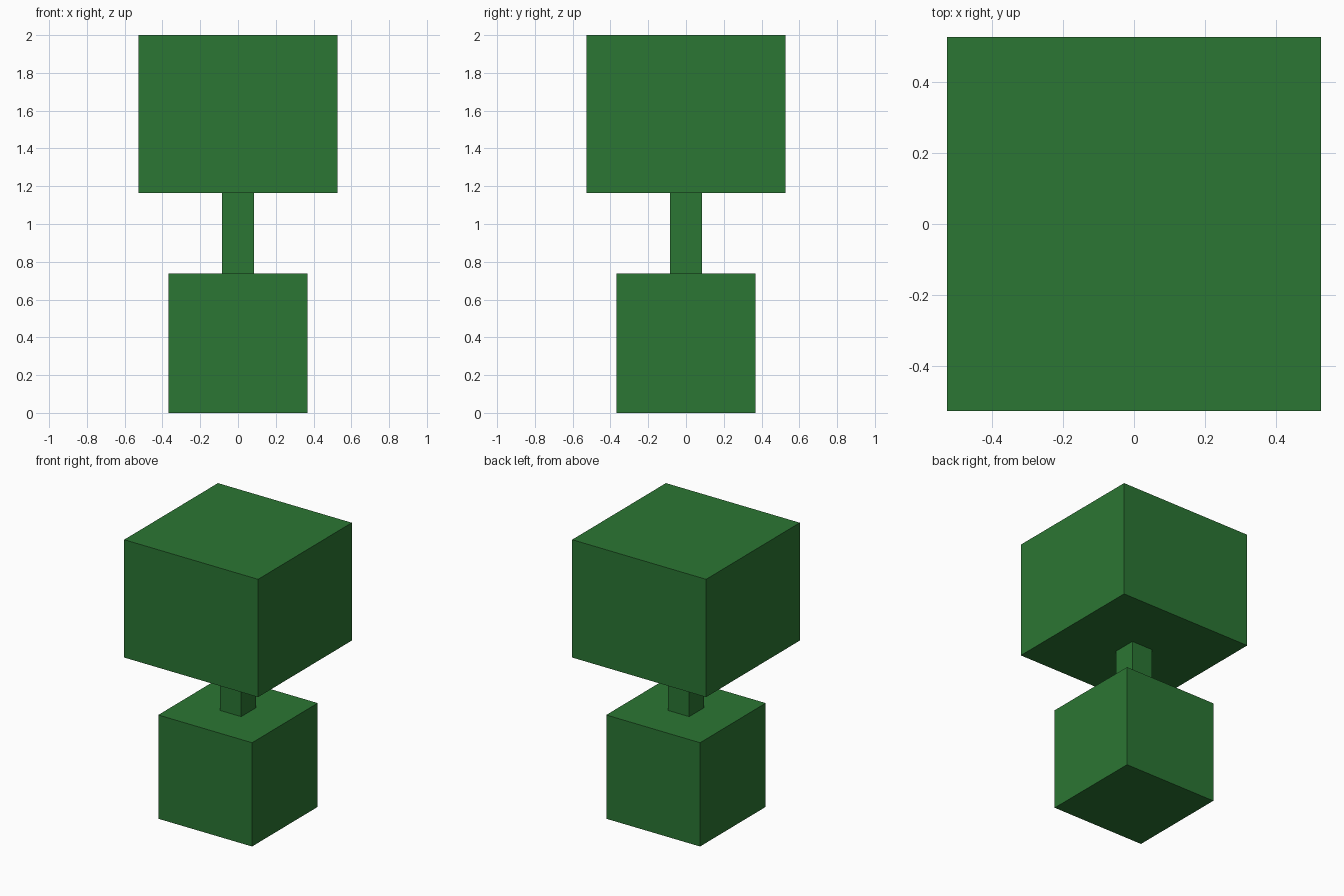
import bpy

if "Cube" in bpy.data.objects:
    bpy.data.objects.remove(bpy.data.objects["Cube"])

green = bpy.data.materials.new("leaf_green")
green.diffuse_color = (0.024, 0.18, 0.033, 1.0)
green.use_nodes = True
green.node_tree.nodes["Principled BSDF"].inputs["Base Color"].default_value = green.diffuse_color


def block(name, width, bottom, top):
    """Square-footprint box between two heights."""
    bpy.ops.mesh.primitive_cube_add(size=1, location=(0, 0, (bottom + top) / 2))
    obj = bpy.context.object
    obj.name = name
    obj.scale = (width, width, top - bottom)
    bpy.ops.object.transform_apply(location=False, rotation=False, scale=True)
    obj.data.materials.append(green)
    return obj


# Lower foliage cube, square stem and wide upper foliage block
block("lower_foliage", 0.737, 0.0, 0.737)
block("stem", 0.167, 0.737, 1.163)
block("upper_foliage", 1.052, 1.163, 2.0)
